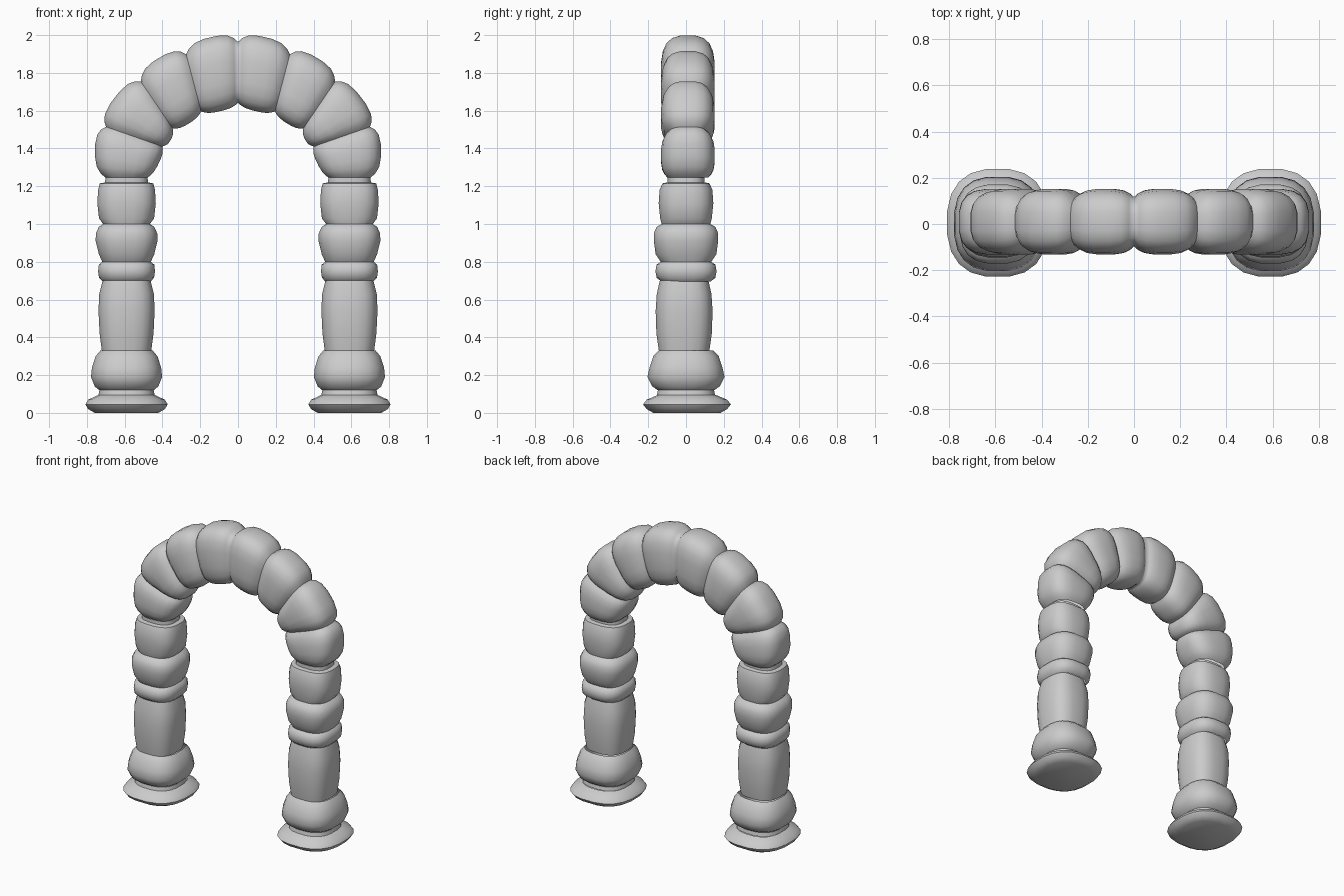
import bpy
import bmesh
import math
from mathutils import Vector

default_cube = bpy.data.objects.get("Cube")
if default_cube:
    bpy.data.objects.remove(default_cube, do_unlink=True)

SIDES = 20
LEG_X = 0.59

stone = bpy.data.materials.new("grey stone")
stone.use_nodes = True
stone.diffuse_color = (0.6, 0.6, 0.6, 1)
stone.node_tree.nodes["Principled BSDF"].inputs["Base Color"].default_value = (0.6, 0.6, 0.6, 1)


def ring(outer, inner, depth, shift, square):
    """Rounded-square cross-section between an outer and an inner point."""
    centre, half = (outer + inner) / 2, (outer - inner) / 2
    points = []
    for k in range(SIDES):
        a = math.tau * (k + 0.5) / SIDES
        c, s = math.cos(a), math.sin(a)
        u = math.copysign(abs(c) ** (2 / square), c)
        v = math.copysign(abs(s) ** (2 / square), s)
        points.append(centre + half * u + Vector((0, shift + depth * v, 0)))
    return points


def loft(name, rings, cap_start=False):
    """Skin a run of rings and mirror it to the other side."""
    bm = bmesh.new()
    loops = [[bm.verts.new(p) for p in r] for r in rings]
    for low, high in zip(loops, loops[1:]):
        for k in range(SIDES):
            n = (k + 1) % SIDES
            bm.faces.new((low[k], low[n], high[n], high[k]))
    if cap_start:
        bm.faces.new(loops[0][::-1])
    mesh = bpy.data.meshes.new(name)
    bm.to_mesh(mesh)
    bm.free()
    mesh.materials.append(stone)
    obj = bpy.data.objects.new(name, mesh)
    bpy.context.collection.objects.link(obj)
    obj.modifiers.new("both sides", "MIRROR")
    bpy.ops.object.select_all(action="DESELECT")
    obj.select_set(True)
    bpy.context.view_layer.objects.active = obj
    bpy.ops.object.shade_smooth_by_angle(angle=math.radians(55))


# Leg parts: name, y shift, squareness, (height, half width, half depth) rings
LEG = [
    ("plinth", 0.005, 2.5, [(0, .17, .18), (.02, .205, .215), (.045, .22, .235),
                            (.07, .205, .215), (.095, .15, .155)]),
    ("base_bulb", 0, 2.6, [(.095, .15, .155), (.12, .145, .15), (.14, .17, .18),
                           (.19, .19, .206), (.24, .185, .195), (.3, .165, .175),
                           (.33, .14, .145)]),
    ("shaft", -.01, 2.8, [(.33, .132, .135), (.42, .144, .148), (.54, .15, .152),
                          (.63, .146, .146), (.7, .128, .13)]),
    ("collar", 0, 2.8, [(.695, .128, .13), (.715, .147, .157), (.75, .152, .163),
                        (.785, .148, .157), (.8, .13, .135)]),
    ("capital", 0, 2.8, [(.8, .13, .135), (.84, .148, .162), (.91, .165, .172),
                         (.95, .164, .172), (.985, .148, .157), (1.0, .125, .13)]),
    ("upper_block", 0, 2.8, [(1.0, .125, .13), (1.03, .147, .138), (1.11, .156, .146),
                             (1.18, .152, .141), (1.215, .143, .126), (1.22, .115, .1),
                             (1.245, .112, .1)]),
]
for name, shift, square, stations in LEG:
    loft(name, [ring(Vector((LEG_X + w, 0, z)), Vector((LEG_X - w, 0, z)), d, shift, square)
                for z, w, d in stations], cap_start=(name == "plinth"))

# Arch joints: outer x, z and inner x, z
JOINTS = [(.702, 1.245, .478, 1.245), (.7, 1.515, .4, 1.41), (.515, 1.755, .345, 1.505),
          (.275, 1.9, .195, 1.595), (0, 1.965, 0, 1.64)]
# Swelling along each arch stone: position and fullness
SWELL = [(0, 0), (.08, .45), (.2, .82), (.38, 1), (.62, 1), (.8, .82), (.92, .45), (1, 0)]

for number, (a, b) in enumerate(zip(JOINTS, JOINTS[1:]), 1):
    rings = []
    for t, full in SWELL:
        mix = [p + (q - p) * t for p, q in zip(a, b)]
        outer, inner = Vector((mix[0], 0, mix[1])), Vector((mix[2], 0, mix[3]))
        out = (outer - inner).normalized()
        rings.append(ring(outer + out * .058 * full, inner - out * .022 * full,
                          .108 + .035 * full, .01, 3))
    loft("arch_stone_%d" % number, rings)
